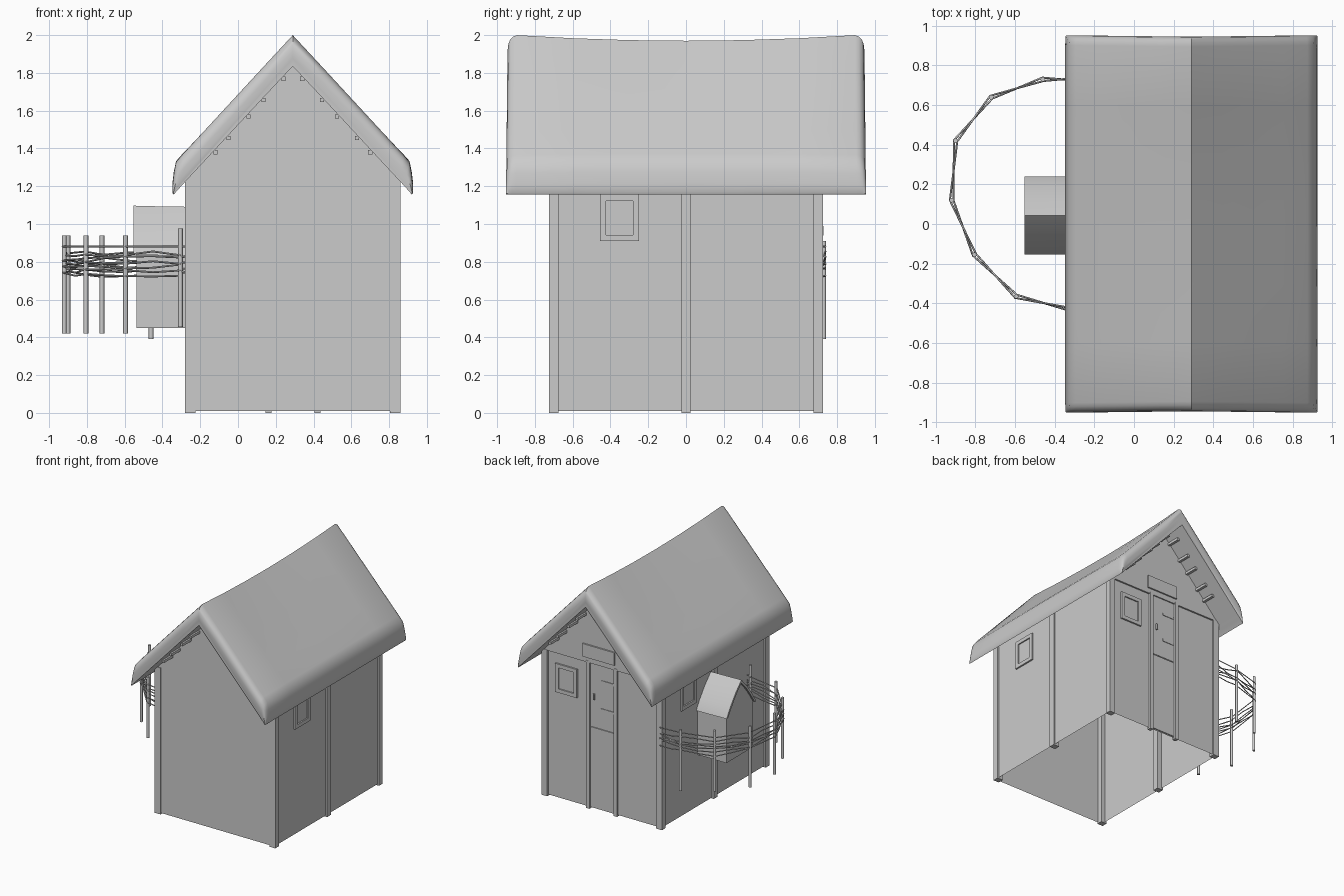
import bpy, bmesh, math, random
from mathutils import Vector

if "Cube" in bpy.data.objects:
    bpy.data.objects.remove(bpy.data.objects["Cube"])
random.seed(4)
CX = 0.29  # centre line of the hut


def make(name, verts, faces, smooth=None):
    me = bpy.data.meshes.new(name)
    me.from_pydata(verts, [], faces)
    bm = bmesh.new()
    bm.from_mesh(me)
    bmesh.ops.recalc_face_normals(bm, faces=bm.faces)
    bm.to_mesh(me)
    bm.free()
    ob = bpy.data.objects.new(name, me)
    bpy.context.collection.objects.link(ob)
    if smooth:
        bpy.context.view_layer.objects.active = ob
        bpy.ops.object.select_all(action='DESELECT')
        ob.select_set(True)
        bpy.ops.object.shade_smooth_by_angle(angle=math.radians(smooth))
    return ob


def box(name, x0, x1, y0, y1, z0, z1):
    v = [(x, y, z) for x in (x0, x1) for y in (y0, y1) for z in (z0, z1)]
    f = [(0, 1, 3, 2), (4, 6, 7, 5), (0, 4, 5, 1), (2, 3, 7, 6), (0, 2, 6, 4), (1, 5, 7, 3)]
    return make(name, v, f)


def sheet(name, pts):
    return make(name, pts, [tuple(range(len(pts)))])


def loft(name, rings, smooth):
    n = len(rings[0])
    faces = [(i*n + j, i*n + (j+1) % n, (i+1)*n + (j+1) % n, (i+1)*n + j)
             for i in range(len(rings) - 1) for j in range(n)]
    ob = make(name, [p for r in rings for p in r],
              faces + [tuple(range(n)), tuple(range((len(rings)-1)*n, len(rings)*n))], smooth)
    return ob


def tube(name, pts, r, sides=6):
    cu = bpy.data.curves.new(name, 'CURVE')
    cu.dimensions = '3D'
    cu.bevel_depth = r
    cu.bevel_resolution = max(0, sides // 2 - 2)
    cu.use_fill_caps = True
    s = cu.splines.new('POLY')
    s.points.add(len(pts) - 1)
    for p, q in zip(s.points, pts):
        p.co = (*q, 1)
    ob = bpy.data.objects.new(name, cu)
    bpy.context.collection.objects.link(ob)


# thatched roof: thick bent profile, rounded at the ends, sagging along the ridge
outer = [(0, 2.0), (.155, 1.833), (.31, 1.665), (.465, 1.497), (.585, 1.367), (.618, 1.328),
         (.63, 1.27), (.637, 1.21), (.637, 1.165)]
inner = [(0, 1.835), (.155, 1.67), (.31, 1.503), (.465, 1.336), (.56, 1.234), (.585, 1.207),
         (.60, 1.19), (.615, 1.175), (.63, 1.155)]
ends = [(.94, .25), (.945, .5), (.94, .72), (.93, .87), (.915, .95), (.895, 1)]
secs = [(-y, t) for y, t in ends] + [(-.9 + .9*i/6 + .9*i/6, 1) for i in range(1, 6)] \
    + [(y, t) for y, t in reversed(ends)]
rings = []
for y, t in secs:
    sag = .03 * max(0, 1 - (y / .9) ** 2)
    o = [(b[0] + (a[0]-b[0])*t, b[1] + (a[1]-b[1])*t - sag * (1 - a[0]/.637 * 1.2))
         for a, b in zip(outer, inner)]
    half = o + inner[::-1]
    ys = [y*(1 + .012*p[0]) for p in half]
    right = [(CX + p[0], q, p[1]) for p, q in zip(half, ys)]
    left = [(CX - p[0], q, p[1]) for p, q in zip(half, ys)]
    rings.append(right + left[::-1][1:-1])
loft("thatched_roof", rings, 40)

# purlins poking out under the roof at both gables
for s in (-1, 1):
    for k, dx in enumerate((.05, .155, .235, .34, .41)):
        x, z = CX + s*dx, 1.835 - 1.08*dx - .012
        for e in (-1, 1):
            box("purlin", x - .011, x + .011, min(e*.70, e*.84), max(e*.70, e*.84), z - .011, z + .011)

# wall sheets and gables
for n, x in (("left_wall", -.265), ("right_wall", .845)):
    sheet(n, [(x, -.71, .01), (x, .71, .01), (x, .71, 1.24), (x, -.71, 1.24)])
for n, y in (("front", -.718), ("back", .708)):
    sheet(n + "_wall", [(-.265, y, .01), (.845, y, .01), (.845, y, 1.265), (-.265, y, 1.265)])
    g = math.copysign(.722, y)
    sheet(n + "_gable", [(CX - .545, g, 1.26), (CX + .545, g, 1.26), (CX, g, 1.845)])
box("back_beam", -.25, .83, .70, .722, 1.245, 1.265)

# corner posts and middle side posts
for x0 in (-.28, .805):
    for y0 in (-.725, -.025, .675):
        box("wall_post", x0, x0 + .055, y0, y0 + .05, 0, 1.25)


# windows: frame of four bars, thinner inner frame and pane, on any wall
def window(name, axis, u, off, sgn):
    def part(n, u0, u1, z0, z1, d):
        a, b = sorted((off - sgn*.01, off + sgn*d))
        if axis == 'x':
            box(n, a, b, u0, u1, z0, z1)
        else:
            box(n, u0, u1, a, b, z0, z1)
    w, h, zc, t = .103, .122, 1.033, .032
    part(name + "_frame", u-w, u-w+t, zc-h, zc+h, .014)
    part(name + "_frame", u+w-t, u+w, zc-h, zc+h, .014)
    part(name + "_frame", u-w+t, u+w-t, zc-h, zc-h+t, .014)
    part(name + "_frame", u-w+t, u+w-t, zc+h-t, zc+h, .014)
    part(name + "_pane", u-w+t, u+w-t, zc-h+t, zc+h-t, .003)


window("right_window", 'x', -.352, .845, 1)
window("left_window", 'x', .352, -.265, -1)
window("back_window", 'y', .63, .708, 1)

# split door on the back, with posts, hinges, handle and a board above
for x in (.145, .405):
    box("door_post", x, x + .032, .69, .725, 0, 1.26)
box("lower_door", .182, .40, .70, .716, .02, .70)
box("upper_door", .182, .40, .70, .712, .71, 1.25)
for z in (.86, 1.10):
    box("door_hinge", .185, .30, .71, .717, z, z + .02)
box("door_handle", .36, .372, .71, .727, .94, .99)
box("door_board", .165, .465, .70, .735, 1.29, 1.40)

# little side house hung on the left wall
HY = .042
box("side_house_body", -.537, -.265, HY - .18, HY + .18, .45, .86)
sheet("side_house_gable", [(-.537, HY - .18, .86), (-.537, HY + .18, .86), (-.537, HY, 1.075)])
prof = [(0, 1.097), (.08, 1.012), (.15, .92), (.19, .855), (.197, .838), (.18, .84), (.14, .90), (.075, .99), (0, 1.07)]
rr = []
for x, d in ((-.553, 0), (-.48, -.002), (-.40, -.004), (-.265, -.006)):
    rr.append([(x, HY + p[0], p[1] + d) for p in prof] + [(x, HY - p[0], p[1] + d) for p in prof[::-1][1:-1]])
loft("side_house_roof", rr, 35)

# woven fence: stakes along an arc with wavy twigs between them
stakes = [(-.46, .73, .39), (-.72, .64, .42), (-.90, .42, .42), (-.92, .12, .42),
          (-.805, -.155, .42), (-.595, -.365, .42), (-.305, -.435, .455)]
for x, y, z in stakes:
    tube("fence_stake", [(x, y, z), (x, y, z + .52)], .0125)
path = [Vector((-.27, .73))] + [Vector(s[:2]) for s in stakes] + [Vector((-.27, -.44))]
for k, z in enumerate((.735, .755, .775, .795, .815, .84, .88)):
    pts = []
    for i in range(len(path) - 1):
        a, b = path[i], path[i + 1]
        for t in (0, .5):
            p = a.lerp(b, t)
            out = (p - Vector((-.3, .15))).normalized()
            if t == 0:
                p = p + out * .009 * (-1) ** (i + k)
            dz = 0 if k == 6 else random.uniform(-.016, .016)
            pts.append((p.x, p.y, z + dz))
    pts.append((*path[-1], z))
    tube("fence_twig", pts, .005, 4)
